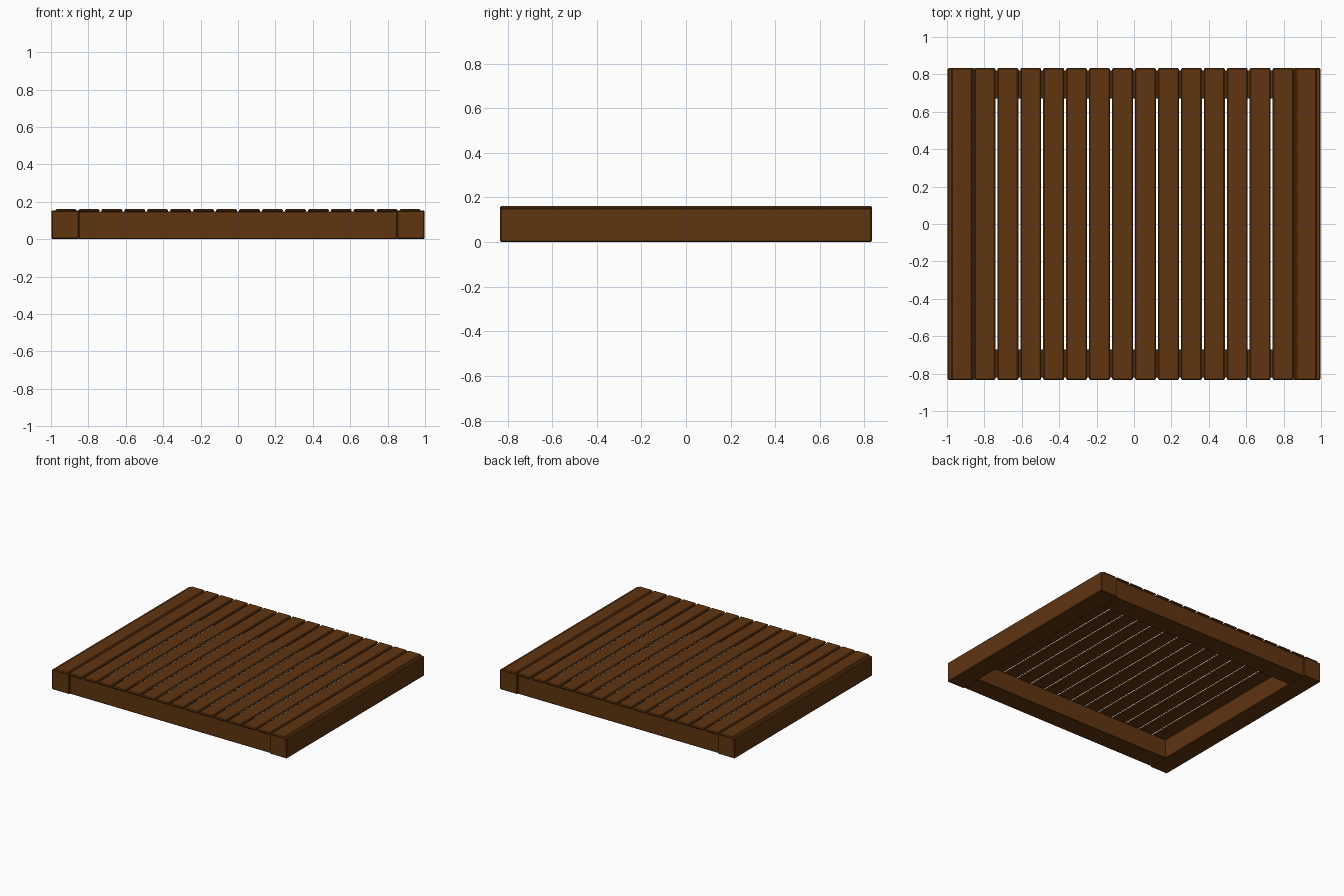
import bpy

if "Cube" in bpy.data.objects:
    bpy.data.objects.remove(bpy.data.objects["Cube"])

wood = bpy.data.materials.new("dark_wood")
wood.diffuse_color = (0.115, 0.035, 0.005, 1)
wood.use_nodes = True
wood.node_tree.nodes["Principled BSDF"].inputs["Base Color"].default_value = wood.diffuse_color


def board(name, x, y, z, bevel):
    """Box spanning the given (min, max) ranges, with chamfered edges."""
    spans = (x, y, z)
    bpy.ops.mesh.primitive_cube_add(size=1, location=[(a + b) / 2 for a, b in spans])
    ob = bpy.context.object
    ob.name = name
    ob.scale = [b - a for a, b in spans]
    bpy.ops.object.transform_apply(location=False, rotation=False, scale=True)
    mod = ob.modifiers.new("chamfer", "BEVEL")
    mod.width = bevel
    mod.segments = 1
    ob.data.materials.append(wood)
    return ob


# Frame: full-depth side beams, with slightly recessed beams between them
board("side_beam_left", (-0.997, -0.85), (-0.833, 0.833), (0, 0.153), 0.005)
board("side_beam_right", (0.85, 0.997), (-0.833, 0.833), (0, 0.153), 0.005)
board("front_beam", (-0.85, 0.85), (-0.822, -0.67), (0, 0.147), 0.003)
board("back_beam", (-0.85, 0.85), (0.67, 0.822), (0, 0.147), 0.003)

# Deck slats running front to back
COUNT, PITCH, WIDTH = 16, 0.1227, 0.112
for i in range(COUNT):
    c = (i - (COUNT - 1) / 2) * PITCH
    board(f"deck_slat_{i + 1}", (c - WIDTH / 2, c + WIDTH / 2),
          (-0.834, 0.834), (0.144, 0.161), 0.006)
